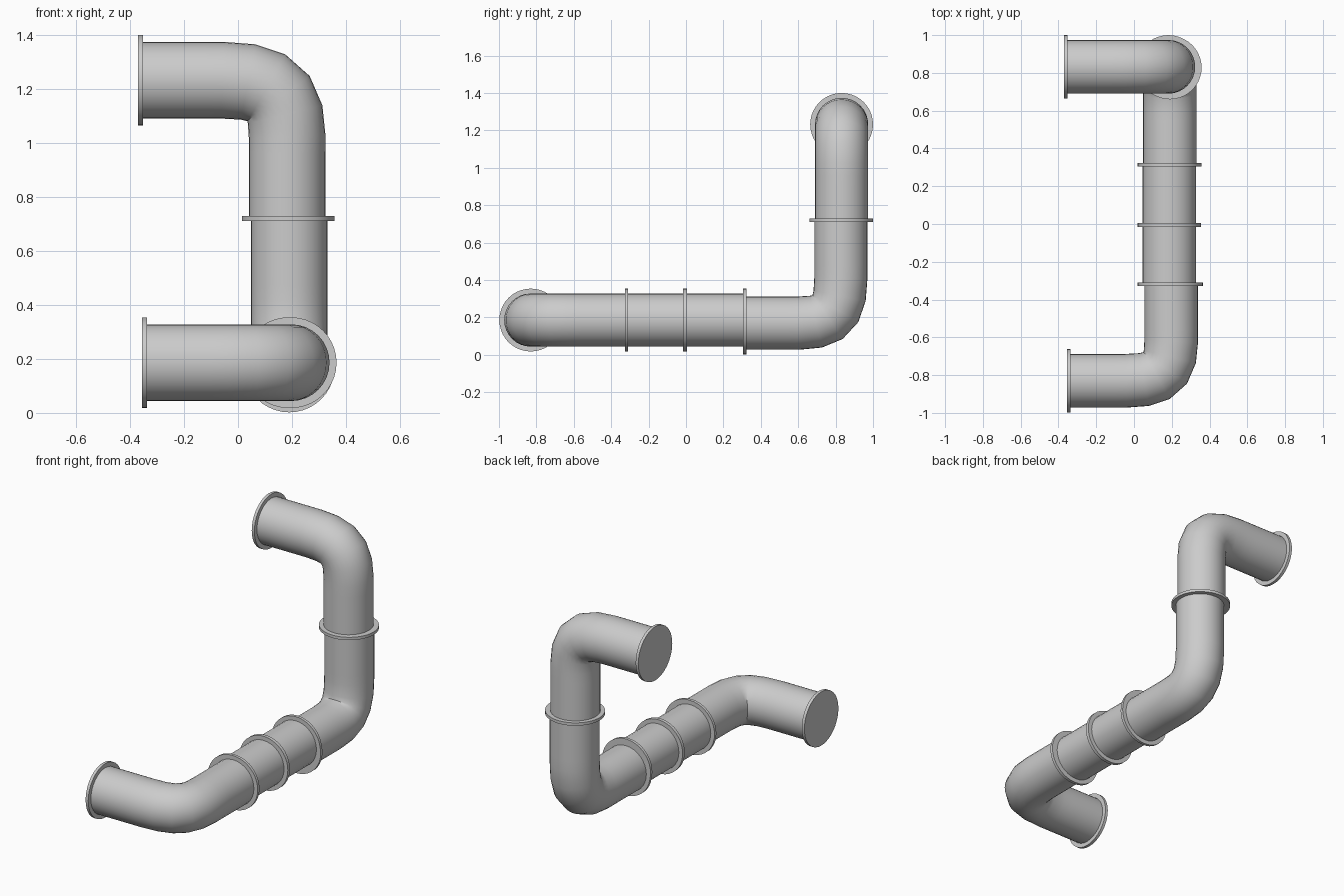
import bpy
from math import radians
from mathutils import Vector

if "Cube" in bpy.data.objects:
    bpy.data.objects.remove(bpy.data.objects["Cube"])

PIPE_R, FLANGE_R, FLANGE_T = 0.142, 0.168, 0.018


def smooth(ob):
    bpy.ops.object.select_all(action='DESELECT')
    ob.select_set(True)
    bpy.context.view_layer.objects.active = ob
    if ob.type == 'CURVE':
        bpy.ops.object.convert(target='MESH')
    bpy.ops.object.shade_smooth_by_angle(angle=radians(35))
    bpy.context.object.name = ob.name


def flange(name, end, inward):
    # thin disc flush with the pipe end
    d = inward.normalized()
    bpy.ops.mesh.primitive_cylinder_add(vertices=40, radius=FLANGE_R, depth=FLANGE_T,
                                        location=end + d * FLANGE_T / 2)
    ob = bpy.context.object
    ob.name = name
    ob.rotation_euler = d.to_track_quat('Z', 'Y').to_euler()
    smooth(ob)


def pipe(name, start, end, corner=None, d_in=0.0, d_out=0.0):
    # straight pipe, or an elbow with a tight bend around the corner
    start, end = Vector(start), Vector(end)
    cu = bpy.data.curves.new(name, 'CURVE')
    cu.dimensions = '3D'
    cu.resolution_u = 5
    cu.bevel_depth = PIPE_R
    cu.bevel_resolution = 14
    cu.use_fill_caps = True
    pts = [start, end]
    if corner:
        corner = Vector(corner)
        u = (start - corner).normalized()
        v = (end - corner).normalized()
        pts = [start, corner + u * d_in, corner + v * d_out, end]
    sp = cu.splines.new('BEZIER')
    sp.bezier_points.add(len(pts) - 1)
    for bp, p in zip(sp.bezier_points, pts):
        bp.co = p
        bp.handle_left_type = bp.handle_right_type = 'VECTOR'
    if corner:
        for i in (1, 2):
            bp = sp.bezier_points[i]
            bp.handle_left_type = bp.handle_right_type = 'FREE'
            straight = pts[0] if i == 1 else pts[3]
            near = bp.co.lerp(straight, 1 / 3)
            bend = bp.co.lerp(corner, 0.76)
            bp.handle_left, bp.handle_right = (near, bend) if i == 1 else (bend, near)
    ob = bpy.data.objects.new(name, cu)
    bpy.context.collection.objects.link(ob)
    smooth(ob)
    # a flange at each end
    flange(name + "_flange_start", start, pts[1] - start)
    flange(name + "_flange_end", end, pts[-2] - end)


# lower horizontal elbow
pipe("lower_elbow", (-0.355, -0.83, 0.186), (0.197, -0.309, 0.186),
     (0.197, -0.83, 0.186), 0.24, 0.21)
# two straight middle sections
pipe("straight_front", (0.187, -0.327, 0.186), (0.187, 0.006, 0.186))
pipe("straight_back", (0.187, -0.015, 0.186), (0.187, 0.323, 0.186))
# elbow that turns upward
pipe("rising_elbow", (0.19, 0.305, 0.17), (0.19, 0.828, 0.729),
     (0.19, 0.828, 0.17), 0.22, 0.24)
# upper elbow back towards -x
pipe("upper_elbow", (0.182, 0.832, 0.711), (-0.37, 0.832, 1.232),
     (0.182, 0.832, 1.232), 0.21, 0.24)
